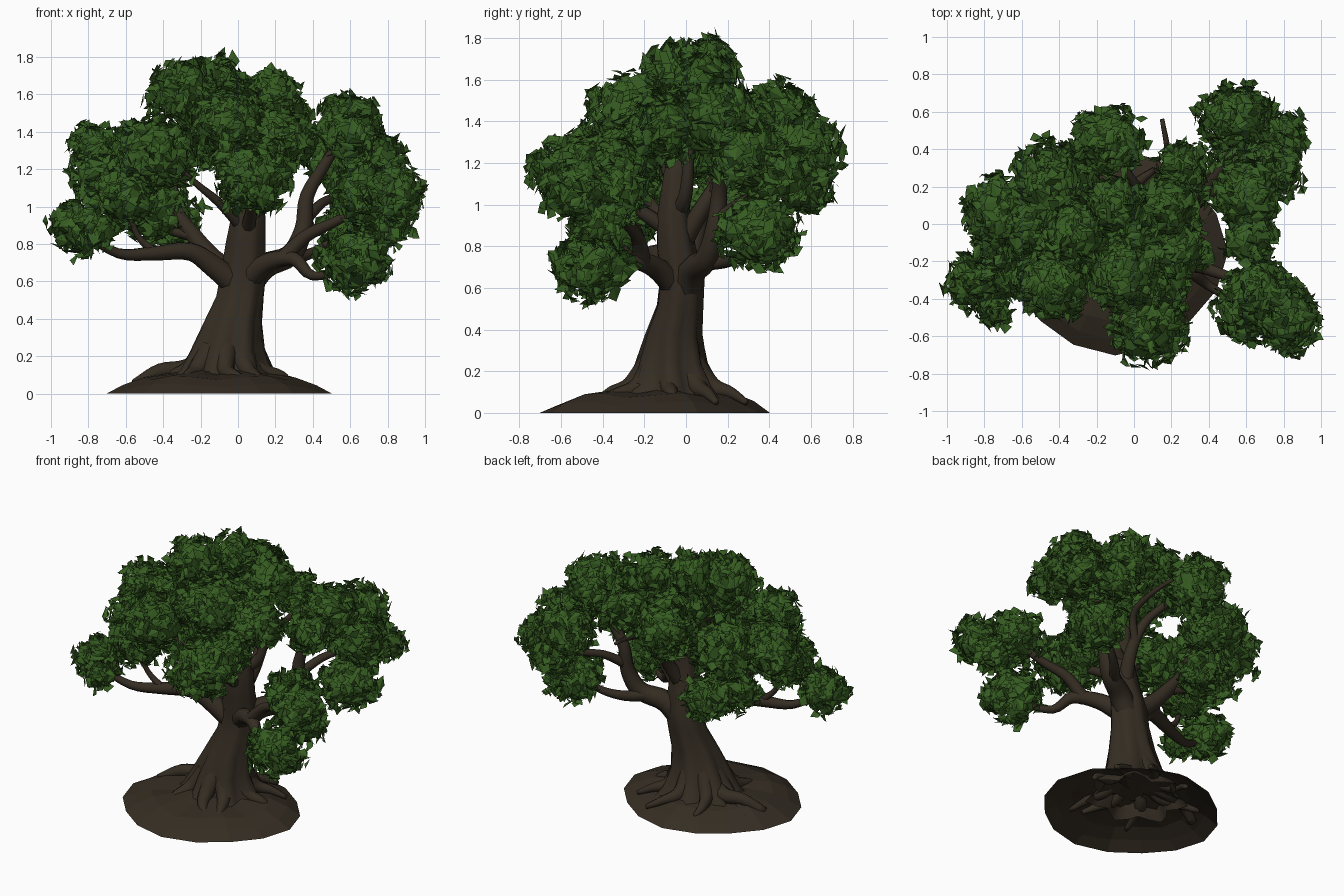
import bpy
import bmesh
import math
import random
from mathutils import Vector, noise

random.seed(7)
if "Cube" in bpy.data.objects:
    bpy.data.objects.remove(bpy.data.objects["Cube"])


def make_material(name, colour):
    material = bpy.data.materials.new(name)
    material.use_nodes = True
    material.diffuse_color = colour
    shader = material.node_tree.nodes["Principled BSDF"]
    shader.inputs["Base Color"].default_value = colour
    shader.inputs["Roughness"].default_value = 0.9
    return material


bark = make_material("dark brown bark", (0.035, 0.026, 0.0165, 1))
leaf = make_material("leaf green", (0.037, 0.108, 0.0155, 1))


def finish(bm, name, material, smooth=False):
    mesh = bpy.data.meshes.new(name)
    bm.to_mesh(mesh)
    bm.free()
    mesh.materials.append(material)
    for face in mesh.polygons:
        face.use_smooth = smooth
    obj = bpy.data.objects.new(name, mesh)
    bpy.context.collection.objects.link(obj)
    return obj


def bridge_rings(bm, rings):
    """Join successive closed rings of vertices with quads."""
    for low, high in zip(rings, rings[1:]):
        count = len(low)
        for i in range(count):
            j = (i + 1) % count
            bm.faces.new((low[i], low[j], high[j], high[i]))


def smooth_path(points, steps=4):
    """Catmull-Rom interpolation through the control points."""
    pts = [Vector(p) for p in points]
    pts = [pts[0] * 2 - pts[1]] + pts + [pts[-1] * 2 - pts[-2]]
    path = []
    for a, b, c, d in zip(pts, pts[1:], pts[2:], pts[3:]):
        for k in range(steps):
            t = k / steps
            path.append(0.5 * (2 * b + (c - a) * t + (2 * a - 5 * b + 4 * c - d) * t * t
                               + (3 * b - a - 3 * c + d) * t ** 3))
    return path + [pts[-2]]


def limb(name, start, end, *points, sides=8):
    """Tapered, bent tube from the start radius to the end radius."""
    path = smooth_path(points)
    bm = bmesh.new()
    rings = []
    side = Vector((0.3, 0.9, 0.2))
    for i, p in enumerate(path):
        axis = (path[min(i + 1, len(path) - 1)] - path[max(i - 1, 0)]).normalized()
        side = (side - axis * side.dot(axis)).normalized()
        other = axis.cross(side)
        radius = start + (end - start) * (i / (len(path) - 1)) ** 0.8
        rings.append([bm.verts.new(p + radius * (math.cos(a) * side + math.sin(a) * other))
                      for a in (math.tau * k / sides for k in range(sides))])
    bridge_rings(bm, rings)
    bm.faces.new(rings[-1])
    return finish(bm, name, bark, True)


# Ground mound: an open, shallow dome with cut corners
bm = bmesh.new()
rings = []
sides = 16
for scale, height in ((1, 0), (0.86, 0.045), (0.68, 0.085), (0.4, 0.105), (0.15, 0.12)):
    ring = []
    for k in range(sides):
        a = math.tau * k / sides
        wobble = 0.975 + 0.03 * math.cos(4 * a)
        bump = 0.012 * math.sin(5 * a) * (height > 0)
        ring.append(bm.verts.new((-0.1 + 0.6 * scale * wobble * math.cos(a),
                                  -0.15 + 0.55 * scale * wobble * math.sin(a), height + bump)))
    rings.append(ring)
bridge_rings(bm, rings)
bm.faces.new(rings[-1])
finish(bm, "ground_mound", bark)

# Trunk: fluted rings that flare into the roots, narrower from front to back
bm = bmesh.new()
rings = []
sides = 28
trunk_rows = ((-0.07, -0.06, 0.04, 0.3), (-0.07, -0.06, 0.13, 0.23), (-0.06, -0.07, 0.24, 0.185),
              (-0.03, -0.06, 0.38, 0.15), (0.01, -0.03, 0.52, 0.125), (0.03, -0.02, 0.65, 0.12),
              (0.04, -0.05, 0.8, 0.105), (0.055, -0.06, 0.95, 0.09), (0.05, -0.05, 1.15, 0.065),
              (0.02, -0.02, 1.32, 0.04))
for x, y, z, radius in trunk_rows:
    flute = 0.04 + 0.14 * max(0, 1 - z / 0.5)
    ring = []
    for k in range(sides):
        a = math.tau * k / sides
        r = radius * (1 + flute * math.cos(7 * a + 2 * z))
        ring.append(bm.verts.new((x + r * math.cos(a), y + 0.88 * r * math.sin(a), z)))
    rings.append(ring)
bridge_rings(bm, rings)
bm.faces.new(rings[-1])
finish(bm, "trunk", bark, True)

# Roots: radiating tubes that sink into the mound
for i in range(8):
    a = math.tau * i / 8 + random.uniform(-0.15, 0.15)
    reach = random.uniform(0.34, 0.46)
    bend = random.uniform(-0.35, 0.35)

    def out(distance, z, turn=0):
        return (-0.07 + distance * math.cos(a + turn), -0.07 + distance * math.sin(a + turn), z)
    limb(f"root_{i + 1}", 0.07, 0.015, out(0.1, 0.23), out(0.2, 0.125), out(0.3, 0.095, bend / 2),
         out(reach, 0.05, bend))
limb("root_hump_right", 0.07, 0.03, (-0.1, -0.05, 0.2), (-0.28, 0, 0.13), (-0.42, -0.03, 0.12),
     (-0.55, -0.08, 0.05))

# Main limbs and their forks
limb("low_right_limb", 0.08, 0.018, (0.03, -0.03, 0.55), (-0.13, -0.08, 0.68), (-0.26, -0.13, 0.76),
     (-0.45, -0.2, 0.75), (-0.64, -0.27, 0.75), (-0.84, -0.35, 0.86))
limb("low_right_twig", 0.025, 0.012, (-0.45, -0.2, 0.76), (-0.54, -0.22, 0.85), (-0.6, -0.27, 1.03))
limb("rear_right_limb", 0.07, 0.02, (0.02, -0.02, 0.6), (-0.13, 0.02, 0.72), (-0.24, 0.05, 0.85),
     (-0.33, 0.08, 0.98), (-0.36, 0.15, 1.15), (-0.45, 0.25, 1.3))
limb("rear_right_fork", 0.035, 0.018, (-0.26, 0.05, 0.85), (-0.4, 0.1, 0.9), (-0.55, 0.08, 1.08),
     (-0.72, 0.05, 1.25))
limb("front_right_limb", 0.035, 0.012, (0.03, -0.07, 0.88), (-0.1, -0.18, 1.02), (-0.22, -0.25, 1.12),
     (-0.4, -0.32, 1.28))
limb("left_limb", 0.085, 0.02, (0.02, -0.02, 0.55), (0.14, 0.03, 0.68), (0.28, 0.1, 0.74),
     (0.35, 0.14, 0.88), (0.37, 0.16, 1.06), (0.48, 0.17, 1.25), (0.58, 0.16, 1.42))
limb("left_rear_fork", 0.035, 0.015, (0.35, 0.14, 0.92), (0.45, 0.28, 1.02), (0.56, 0.45, 1.08),
     (0.55, 0.55, 1.25))
limb("left_low_fork", 0.045, 0.015, (0.22, 0.07, 0.72), (0.33, 0.2, 0.73), (0.45, 0.3, 0.78),
     (0.58, 0.36, 0.87))
limb("front_left_limb", 0.07, 0.015, (0.04, -0.04, 0.6), (0.16, -0.15, 0.7), (0.3, -0.25, 0.72),
     (0.4, -0.33, 0.63), (0.58, -0.44, 0.66))
limb("front_left_fork", 0.045, 0.015, (0.24, -0.21, 0.72), (0.36, -0.23, 0.84), (0.5, -0.28, 0.91),
     (0.66, -0.33, 0.99), (0.82, -0.48, 1.06))
limb("front_limb", 0.045, 0.018, (0.05, -0.07, 0.87), (0.07, -0.22, 0.97), (0.08, -0.38, 1.07),
     (0.08, -0.52, 1.17))
limb("rear_limb", 0.055, 0.018, (0.05, -0.03, 0.8), (0.09, 0.07, 0.97), (0.08, 0.16, 1.12),
     (0, 0.22, 1.25), (-0.12, 0.42, 1.38))
limb("rear_broken_twig", 0.03, 0.012, (0.09, 0.12, 1.03), (0.17, 0.2, 1.18), (0.18, 0.38, 1.24),
     (0.15, 0.56, 1.28))
limb("upper_left_limb", 0.045, 0.015, (0.05, -0.04, 0.95), (0.17, 0, 1.06), (0.2, 0.02, 1.3),
     (0.17, 0.05, 1.55))
limb("crown_limb", 0.055, 0.02, (0.04, -0.05, 1.1), (-0.07, -0.1, 1.25), (-0.15, -0.1, 1.38),
     (-0.25, -0.04, 1.62))


def foliage(name, x, y, z, radius):
    """Lumpy core wrapped in broad, creased, randomly tilted leaf cards."""
    centre = Vector((x, y, z))
    bm = bmesh.new()

    def lump(direction):
        size = radius * (0.95 + 0.4 * noise.noise(direction * 1.9 + centre * 9))
        return centre + Vector((direction.x, direction.y, direction.z * 0.94)) * size

    core = bmesh.ops.create_icosphere(bm, subdivisions=2, radius=1)
    for v in core["verts"]:
        v.co = centre + (lump(v.co.normalized()) - centre) * random.uniform(0.72, 0.9)
    for _ in range(int(8000 * radius ** 2)):
        normal = Vector([random.gauss(0, 1) for _ in range(3)]).normalized()
        spot = centre + (lump(normal) - centre) * random.uniform(0.86, 1.05)
        tilt = (normal + 0.48 * Vector([random.gauss(0, 1) for _ in range(3)])).normalized()
        along = tilt.orthogonal().normalized()
        across = tilt.cross(along)
        spin = random.uniform(0, math.tau)
        u = math.cos(spin) * along + math.sin(spin) * across
        w = tilt.cross(u)
        length, width = random.uniform(0.032, 0.052), random.uniform(0.024, 0.038)
        root, tip = bm.verts.new(spot - u * length), bm.verts.new(spot + u * length)
        for sign in (-1, 1):
            shift = u * length * random.uniform(-0.5, 0.5)
            edge = bm.verts.new(spot + shift + sign * w * width - tilt * width * 0.3)
            bm.faces.new((root, edge, tip) if sign < 0 else (root, tip, edge))
    return finish(bm, name, leaf)


# Foliage clumps, grouped by area: x, y, z, radius
clumps = {
    "crown": ((-0.3, -0.04, 1.62, 0.18), (-0.1, 0.1, 1.67, 0.15), (0.18, 0.1, 1.59, 0.16),
              (0.02, 0, 1.4, 0.2), (0.2, -0.12, 1.36, 0.2), (-0.06, -0.25, 1.44, 0.21)),
    "front": ((0.08, -0.53, 1.17, 0.22), (-0.42, -0.31, 1.28, 0.21), (0.12, -0.32, 1.2, 0.18)),
    "rear": ((-0.14, 0.44, 1.4, 0.2), (-0.45, 0.24, 1.29, 0.21), (0.26, 0.3, 1.4, 0.15)),
    "right": ((-0.73, 0.06, 1.28, 0.19), (-0.58, 0, 1.27, 0.18), (-0.6, -0.25, 1.05, 0.17),
              (-0.45, 0.15, 0.98, 0.19), (-0.36, 0.27, 0.92, 0.16), (-0.74, -0.12, 1.15, 0.15),
              (-0.85, -0.31, 0.89, 0.16), (-0.74, -0.46, 0.86, 0.1)),
    "left": ((0.6, 0.16, 1.43, 0.19), (0.53, 0.57, 1.26, 0.19), (0.72, 0.28, 1.23, 0.19),
             (0.8, 0.47, 1.15, 0.13), (0.62, 0.58, 1.08, 0.14), (0.61, 0.36, 0.86, 0.19),
             (0.62, -0.08, 1.38, 0.14)),
    "front_left": ((0.83, -0.52, 1.06, 0.16), (0.68, -0.36, 1.06, 0.18),
                   (0.62, -0.46, 0.71, 0.19), (0.82, -0.4, 0.91, 0.12)),
}
for area, group in clumps.items():
    for number, clump in enumerate(group, 1):
        foliage(f"{area}_foliage_{number}", *clump)
